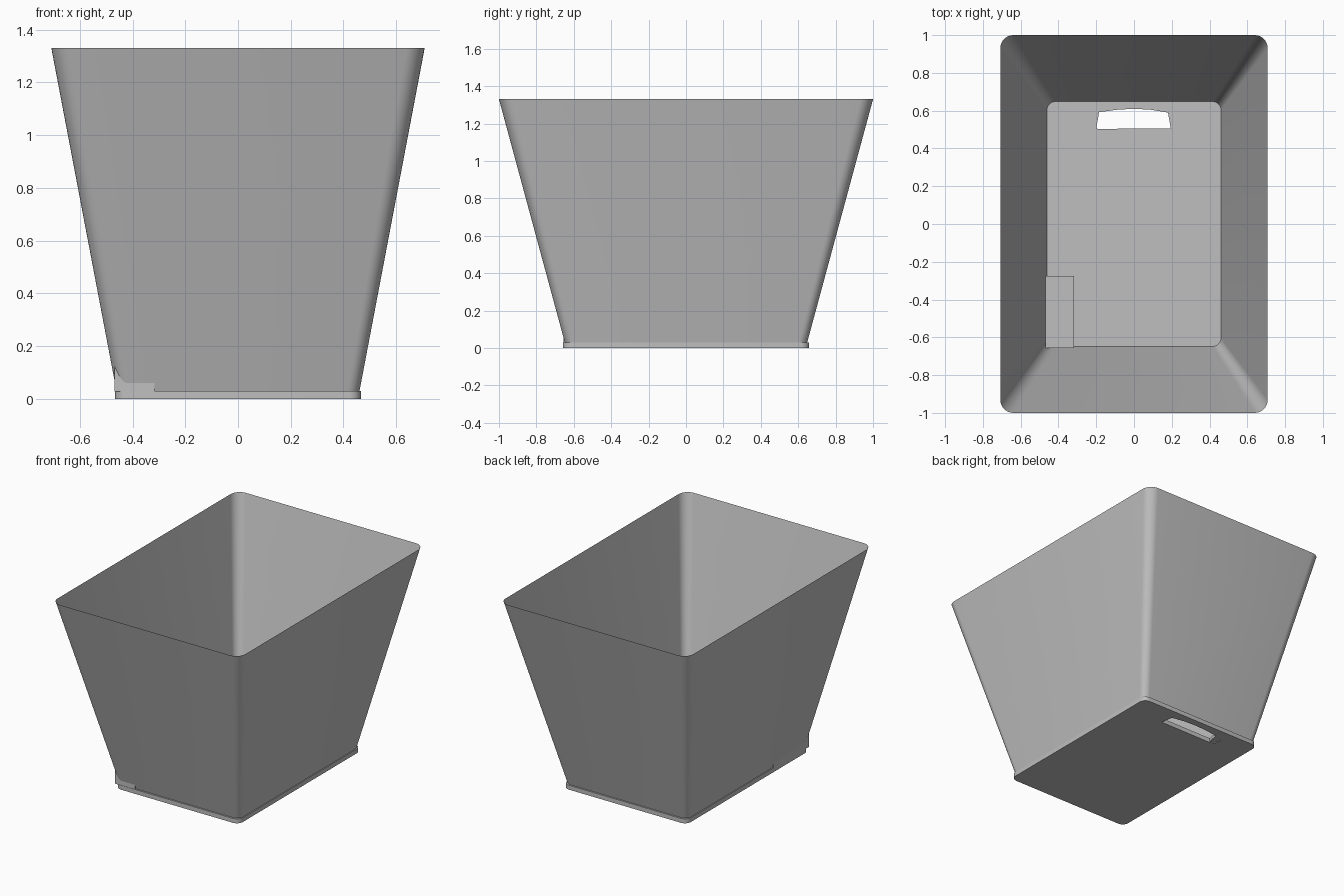
import bpy
import bmesh
import math

cube = bpy.data.objects.get("Cube")
if cube:
    bpy.data.objects.remove(cube, do_unlink=True)

# One plain grey for everything
GREY = (0.52, 0.52, 0.52, 1)
grey = bpy.data.materials.new("plain_grey")
grey.use_nodes = True
grey.diffuse_color = GREY
grey.node_tree.nodes["Principled BSDF"].inputs["Base Color"].default_value = GREY


def arc(cx, cy, rx, ry, start, end, steps):
    """Points on an elliptical arc, angles in degrees."""
    angles = [math.radians(start + (end - start) * i / steps) for i in range(steps + 1)]
    return [(cx + rx * math.cos(a), cy + ry * math.sin(a)) for a in angles]


def rounded_rect(cx, cy, half_x, half_y, r, steps=8):
    points = []
    for i, (sx, sy) in enumerate([(1, 1), (-1, 1), (-1, -1), (1, -1)]):
        points += arc(cx + sx * (half_x - r), cy + sy * (half_y - r),
                      r, r, i * 90, i * 90 + 90, steps)
    return points


def finish(obj):
    obj.data.materials.clear()
    obj.data.materials.append(grey)
    bpy.ops.object.select_all(action='DESELECT')
    obj.select_set(True)
    bpy.context.view_layer.objects.active = obj
    bpy.ops.object.shade_smooth_by_angle(angle=math.radians(30))


def prism(name, outlines, bottom, top):
    """Upright slab from flat outlines; inner outlines become holes."""
    curve = bpy.data.curves.new(name, 'CURVE')
    curve.dimensions = '2D'
    curve.fill_mode = 'BOTH'
    curve.extrude = (top - bottom) / 2
    for outline in outlines:
        spline = curve.splines.new('POLY')
        spline.points.add(len(outline) - 1)
        for point, (x, y) in zip(spline.points, outline):
            point.co = (x, y, 0, 1)
        spline.use_cyclic_u = True
    obj = bpy.data.objects.new(name, curve)
    obj.location.z = (top + bottom) / 2
    bpy.context.collection.objects.link(obj)
    bpy.ops.object.select_all(action='DESELECT')
    obj.select_set(True)
    bpy.context.view_layer.objects.active = obj
    bpy.ops.object.convert(target='MESH')
    finish(bpy.context.view_layer.objects.active)


# Base plate with a bowed slot; the slot's rounded end is closed by a thin web
slot_top = [(0.18, 0.59), (0.09, 0.605), (0, 0.61), (-0.09, 0.605), (-0.185, 0.592)]
slot_end = arc(-0.19, 0.548, 0.055, 0.044, 90, 270, 10)
slot = [(0.195, 0.505)] + slot_top + slot_end
prism("base_plate", [rounded_rect(0, 0, 0.466, 0.658, 0.045), slot], 0, 0.03)
prism("slot_end_web", [[(-0.185, 0.592)] + slot_end + [(-0.2, 0.505)]], 0.004, 0.026)

# Flared thin walls, open at the top
bm = bmesh.new()
loops = []
for half_x, half_y, r, z in [(0.461, 0.648, 0.045, 0.03), (0.708, 1.0, 0.07, 1.33)]:
    loops.append([bm.verts.new((x, y, z))
                  for x, y in rounded_rect(0, 0, half_x, half_y, r)])
lower, upper = loops
for i in range(len(lower)):
    j = (i + 1) % len(lower)
    bm.faces.new((lower[i], lower[j], upper[j], upper[i]))
mesh = bpy.data.meshes.new("flared_walls")
bm.to_mesh(mesh)
bm.free()
walls = bpy.data.objects.new("flared_walls", mesh)
bpy.context.collection.objects.link(walls)
finish(walls)

# Control box in the front right corner, with its pad and round button
box = [(-0.468, -0.656), (-0.317, -0.656), (-0.317, -0.275), (-0.468, -0.275)]
prism("control_box", [box], 0.028, 0.12)
prism("control_pad", [rounded_rect(-0.395, -0.367, 0.061, 0.081, 0.015)], 0.118, 0.127)
prism("round_button", [arc(-0.395, -0.562, 0.06, 0.06, 0, 350, 35)], 0.118, 0.127)
